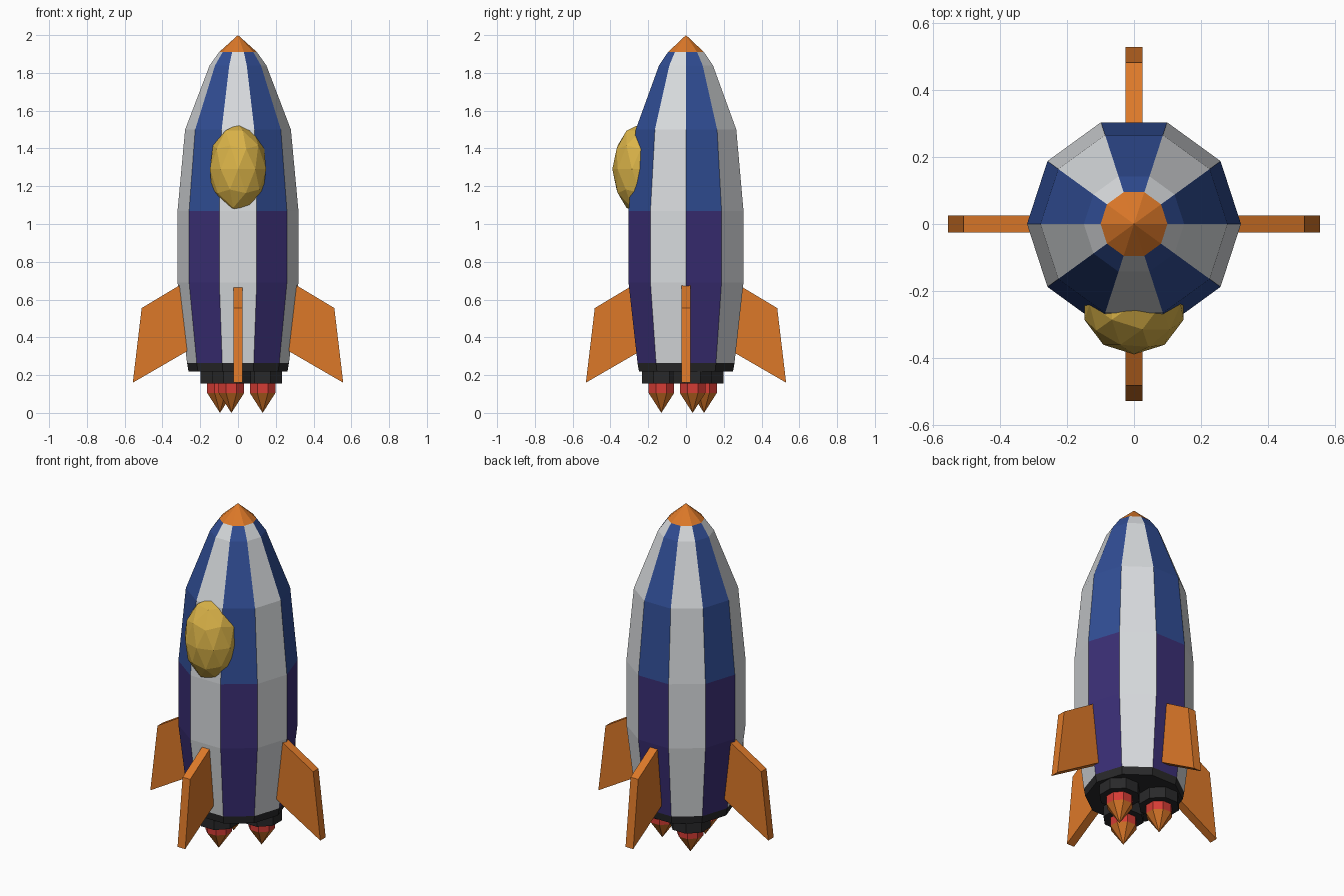
import bpy, bmesh, math
from mathutils import Matrix

if "Cube" in bpy.data.objects:
    bpy.data.objects.remove(bpy.data.objects["Cube"])


def mat(name, rgb):
    m = bpy.data.materials.new(name)
    m.diffuse_color = (*rgb, 1)
    m.use_nodes = True
    m.node_tree.nodes["Principled BSDF"].inputs["Base Color"].default_value = m.diffuse_color
    return m


WHITE = mat("white", (0.68, 0.70, 0.72))
BLUE = mat("blue", (0.030, 0.075, 0.30))
PURPLE = mat("purple", (0.043, 0.028, 0.18))
ORANGE = mat("orange", (0.72, 0.19, 0.022))
DARK = mat("charcoal", (0.022, 0.022, 0.023))
RED = mat("red", (0.66, 0.045, 0.035))
GOLD = mat("gold", (0.70, 0.45, 0.065))


def finish(name, bm, mats):
    bmesh.ops.recalc_face_normals(bm, faces=bm.faces)
    me = bpy.data.meshes.new(name)
    bm.to_mesh(me)
    bm.free()
    for m in mats:
        me.materials.append(m)
    ob = bpy.data.objects.new(name, me)
    bpy.context.collection.objects.link(ob)
    return ob


def lathe(name, profile, sides, mats, rule, centre=(0, 0), turn=0.0):
    """Flat-sided turned solid; rule(side, band) gives the material index."""
    bm = bmesh.new()
    rings = []
    for r, z in profile:
        if r == 0:
            rings.append([bm.verts.new((*centre, z))] * sides)
        else:
            angles = [turn + math.tau * i / sides for i in range(sides)]
            rings.append([bm.verts.new((centre[0] + r * math.cos(a),
                                        centre[1] + r * math.sin(a), z)) for a in angles])
    for band, (lo, hi) in enumerate(zip(rings, rings[1:])):
        for i in range(sides):
            j = (i + 1) % sides
            corners = list(dict.fromkeys((lo[i], lo[j], hi[j], hi[i])))
            bm.faces.new(corners).material_index = rule(i, band)
    for ring, band in ((rings[0], 0), (rings[-1], len(profile) - 2)):
        if ring[0] is not ring[1]:
            bm.faces.new(ring).material_index = rule(0, band)
    return finish(name, bm, mats)


# Striped hull with dark base ring and orange nose
hull = [(0.262, 0.22), (0.27, 0.265), (0.32, 0.69), (0.32, 1.07),
        (0.28, 1.50), (0.15, 1.84), (0.10, 1.91), (0, 2.0)]


def hull_rule(side, band):
    if band == 0:
        return 3
    if band == 6:
        return 4
    if side % 2:
        return 0
    return 2 if band < 3 else 1


lathe("hull", hull, 10, [WHITE, BLUE, PURPLE, DARK, ORANGE], hull_rule)

# Three engines, each a nozzle with a red and orange flame
for n in range(3):
    a = math.radians(15 + 120 * n)
    c = (0.135 * math.cos(a), 0.135 * math.sin(a))
    lathe(f"nozzle_{n + 1}", [(0.112, 0.155), (0.112, 0.222)], 8, [DARK],
          lambda s, b: 0, c, math.pi / 8)
    lathe(f"flame_{n + 1}", [(0, 0.0), (0.073, 0.105), (0.073, 0.157)], 8,
          [ORANGE, RED], lambda s, b: b, c, math.pi / 8)

# Four swept fins; the front and back pair sit on the flats, so slightly closer in
fin = [(0.285, 0.69), (0.51, 0.555), (0.557, 0.16), (0.255, 0.335)]
for n, name in enumerate(("right", "back", "left", "front")):
    shift = -0.027 if n % 2 else 0
    bm = bmesh.new()
    face = bm.faces.new([bm.verts.new((x + shift, -0.025, z)) for x, z in fin])
    ext = bmesh.ops.extrude_face_region(bm, geom=[face])
    bmesh.ops.translate(bm, vec=(0, 0.05, 0),
                        verts=[v for v in ext["geom"] if isinstance(v, bmesh.types.BMVert)])
    bm.transform(Matrix.Rotation(n * math.pi / 2, 4, 'Z'))
    finish(f"{name}_fin", bm, [ORANGE])

# Faceted gold canopy bulging from the front
bm = bmesh.new()
bmesh.ops.create_icosphere(bm, subdivisions=2, radius=1)
bm.transform(Matrix.Translation((0, -0.24, 1.29)) @ Matrix.Diagonal((0.156, 0.15, 0.24, 1)))
finish("canopy", bm, [GOLD])
